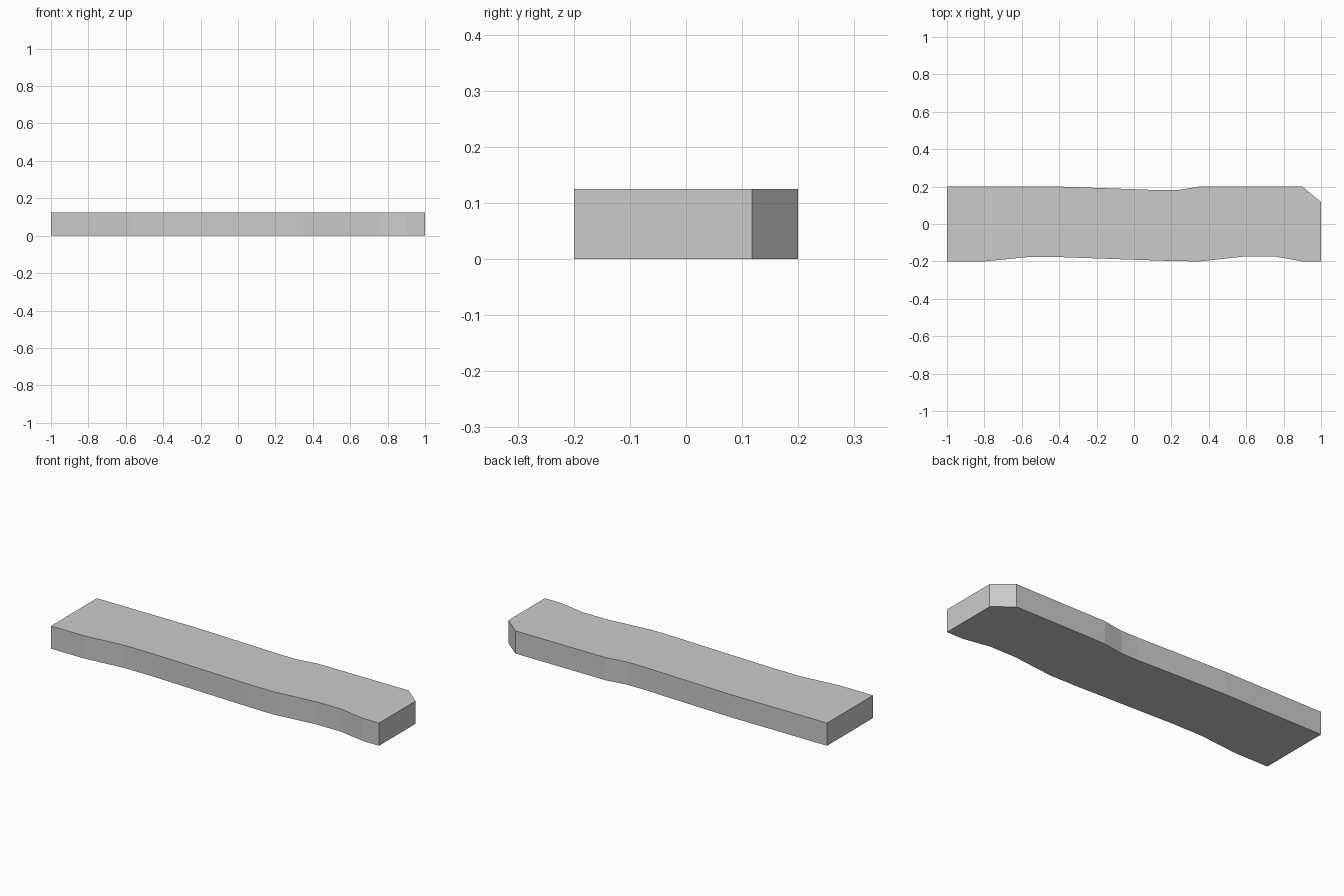
import bpy, bmesh

if "Cube" in bpy.data.objects:
    bpy.data.objects.remove(bpy.data.objects["Cube"])

HEIGHT = 0.125

# Plank outline seen from above: worn back edge, clipped corner, worn front edge
back_edge = [(-1, 0.2), (-0.4, 0.2), (0.0, 0.186), (0.13, 0.181), (0.23, 0.181),
             (0.35, 0.2), (0.9, 0.2), (1, 0.118)]
front_edge = [(1, -0.2), (0.9, -0.2), (0.75, -0.173), (0.6, -0.173), (0.35, -0.2),
              (0.2, -0.198), (-0.4, -0.177), (-0.57, -0.177), (-0.8, -0.2), (-1, -0.2)]

# Extrude the outline into a solid board
bm = bmesh.new()
base = bm.faces.new([bm.verts.new((x, y, 0)) for x, y in back_edge + front_edge])
top = bmesh.ops.extrude_face_region(bm, geom=[base], use_keep_orig=True)
bmesh.ops.translate(bm, vec=(0, 0, HEIGHT),
                    verts=[v for v in top["geom"] if isinstance(v, bmesh.types.BMVert)])
bmesh.ops.recalc_face_normals(bm, faces=bm.faces[:])

mesh = bpy.data.meshes.new("plank")
bm.to_mesh(mesh)
bm.free()
plank = bpy.data.objects.new("plank", mesh)
bpy.context.collection.objects.link(plank)
